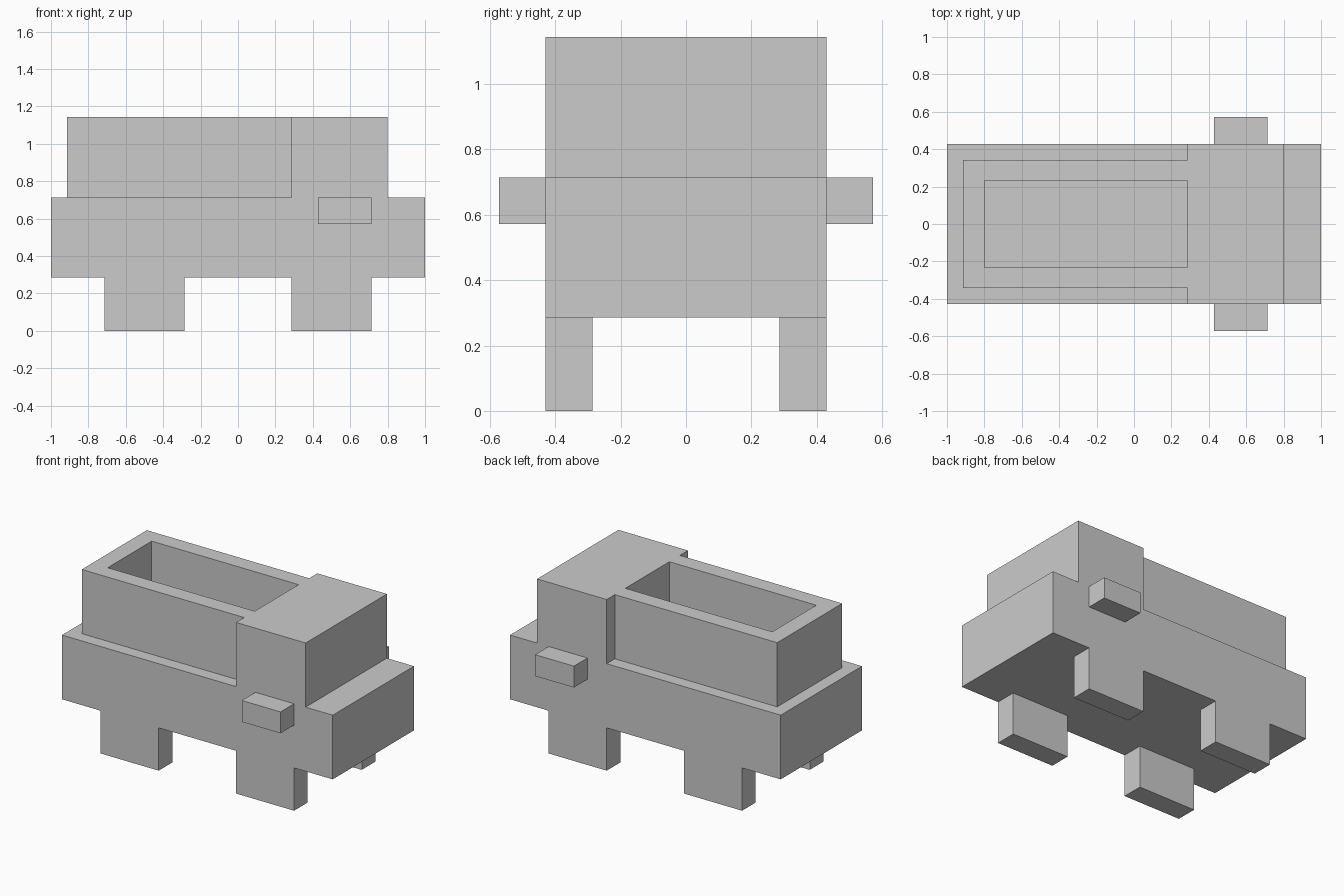
import bpy

if "Cube" in bpy.data.objects:
    bpy.data.objects.remove(bpy.data.objects["Cube"])

U = 1 / 7  # the model sits on a grid of sevenths


def prism(name, outline, low, high, axis):
    """Extrude a 2D outline along 'y' (outline in x, z) or 'z' (outline in x, y)."""
    def place(p, h):
        return (p[0], h, p[1]) if axis == 'y' else (p[0], p[1], h)
    n = len(outline)
    verts = [place(p, h) for h in (low, high) for p in outline]
    faces = [tuple(range(n))[::-1], tuple(range(n, 2 * n))]
    faces += [(i, (i + 1) % n, n + (i + 1) % n, n + i) for i in range(n)]
    if axis == 'y':  # x-z outlines have the opposite handedness
        faces = [f[::-1] for f in faces]
    mesh = bpy.data.meshes.new(name)
    mesh.from_pydata(verts, [], faces)
    obj = bpy.data.objects.new(name, mesh)
    bpy.context.collection.objects.link(obj)
    return obj


def box(name, x0, x1, y0, y1, z0, z1):
    return prism(name, [(x0, y0), (x1, y0), (x1, y1), (x0, y1)], z0, z1, 'z')


def mirror_y(obj):
    mod = obj.modifiers.new("Mirror", 'MIRROR')
    mod.use_axis = (False, True, False)
    mod.use_clip = False
    mod.use_mirror_merge = False


# Chassis and cab share one flush side profile
prism("chassis_and_cab",
      [(-1, 2 * U), (1, 2 * U), (1, 5 * U), (0.8, 5 * U), (0.8, 8 * U),
       (2 * U, 8 * U), (2 * U, 5 * U), (-1, 5 * U)], -3 * U, 3 * U, 'y')

# Open cargo bed: U-shaped wall closed off by the cab
out_x, out_y, in_x, in_y = -0.914, 0.343, -0.80, 0.232
prism("cargo_bed_walls",
      [(2 * U, -out_y), (2 * U, -in_y), (in_x, -in_y), (in_x, in_y),
       (2 * U, in_y), (2 * U, out_y), (out_x, out_y), (out_x, -out_y)][::-1],
      5 * U, 8 * U, 'z')

# Block wheels, flush with the chassis sides
for name, x in (("rear_wheels", -5 * U), ("front_wheels", 2 * U)):
    mirror_y(box(name, x, x + 3 * U, -3 * U, -2 * U, 0, 2 * U))

# Side mirrors
mirror_y(box("side_mirrors", 3 * U, 5 * U, -4 * U, -3 * U, 4 * U, 5 * U))
